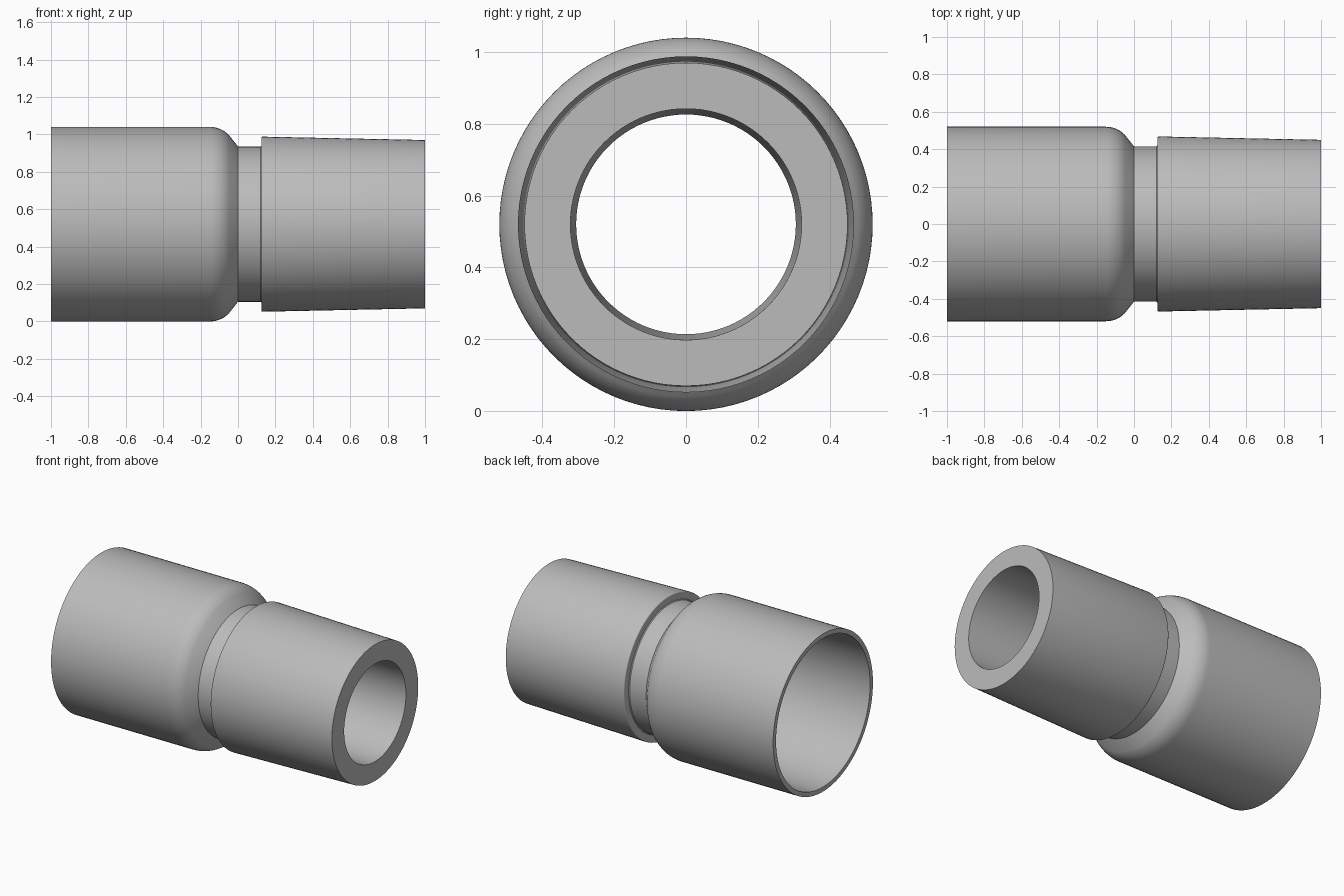
import bpy, bmesh, math
from mathutils import Vector, Matrix

cube = bpy.data.objects.get("Cube")
if cube:
    bpy.data.objects.remove(cube, do_unlink=True)

SEGMENTS = 96
AXIS_Z = 0.52


def arc(cx, r_centre, radius, start, end, steps):
    """Fillet points in the (axis, radius) plane, angles in degrees."""
    return [(cx + radius * math.cos(math.radians(start + (end - start) * i / steps)),
             r_centre + radius * math.sin(math.radians(start + (end - start) * i / steps)))
            for i in range(steps + 1)]


def lathe(name, profile, material):
    """Revolve a closed (axis, radius) profile about the x axis."""
    bm = bmesh.new()
    verts = [bm.verts.new((x, 0, r)) for x, r in profile]
    edges = [bm.edges.new((a, b)) for a, b in zip(verts, verts[1:] + verts[:1])]
    bmesh.ops.spin(bm, geom=verts + edges, cent=(0, 0, 0), axis=(1, 0, 0),
                   angle=math.tau, steps=SEGMENTS, use_merge=False)
    bmesh.ops.remove_doubles(bm, verts=bm.verts, dist=0.0001)
    bmesh.ops.recalc_face_normals(bm, faces=bm.faces)
    mesh = bpy.data.meshes.new(name)
    bm.to_mesh(mesh)
    bm.free()
    mesh.materials.append(material)
    obj = bpy.data.objects.new(name, mesh)
    obj.location.z = AXIS_Z
    bpy.context.collection.objects.link(obj)
    bpy.ops.object.select_all(action='DESELECT')
    obj.select_set(True)
    bpy.context.view_layer.objects.active = obj
    bpy.ops.object.shade_smooth_by_angle(angle=math.radians(30))
    return obj


grey = bpy.data.materials.new("light grey")
grey.use_nodes = True
colour = (0.5, 0.5, 0.5, 1)
grey.diffuse_color = colour
grey.node_tree.nodes["Principled BSDF"].inputs["Base Color"].default_value = colour

# Outside: wide socket, rounded shoulder, neck groove, tapered spigot
outside = [(-1, 0.52)] + arc(-0.15, 0.38, 0.14, 90, 45, 8)
outside += [(0, 0.415), (0.12, 0.415)]
outside += [(0.125, 0.42), (0.125, 0.461)] + arc(0.132, 0.461, 0.007, 180, 90, 4)
outside += [(1, 0.45)]
# Inside: tapered bore, cone, then the wide socket bore
inside = [(1, 0.322), (0.12, 0.306), (0.0, 0.306)]
inside += arc(-0.15, 0.38, 0.1, 45, 90, 8) + [(-1, 0.49)]

lathe("pipe_adapter", outside + inside, grey)
